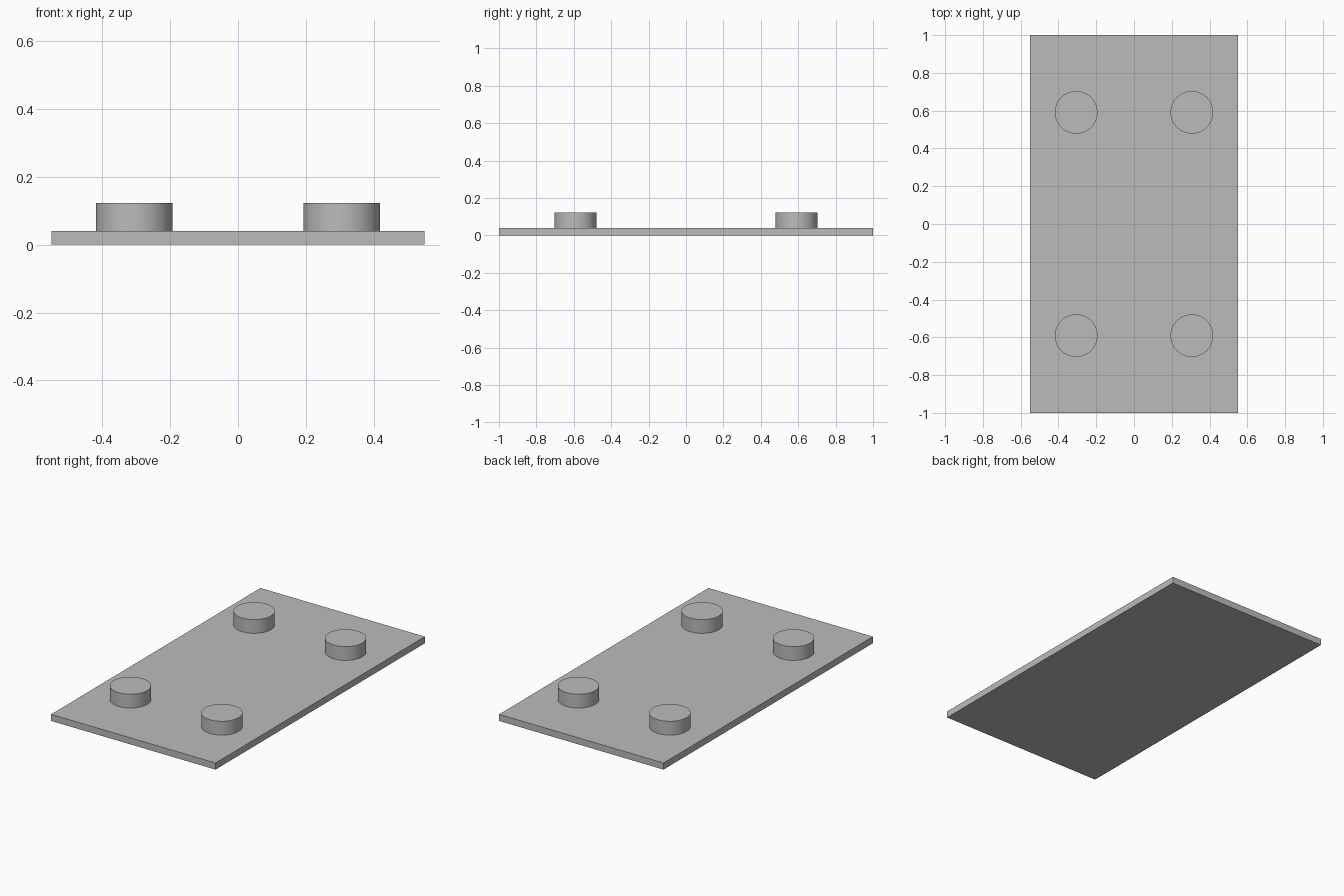
import bpy

cube = bpy.data.objects.get("Cube")
if cube:
    bpy.data.objects.remove(cube, do_unlink=True)

WIDTH, LENGTH, THICKNESS = 1.1, 2.0, 0.04
PEG_X, PEG_Y, PEG_RADIUS, PEG_TOP = 0.306, 0.591, 0.113, 0.123

# Single grey material
grey = bpy.data.materials.new("plain_grey")
grey.use_nodes = True
colour = (0.5, 0.5, 0.5, 1)
grey.diffuse_color = colour
grey.node_tree.nodes["Principled BSDF"].inputs["Base Color"].default_value = colour


def finish(name):
    obj = bpy.context.object
    obj.name = name
    obj.data.name = name
    obj.data.materials.append(grey)
    bpy.ops.object.transform_apply(location=False, rotation=False, scale=True)
    return obj


# Flat base plate
bpy.ops.mesh.primitive_cube_add(size=1, location=(0, 0, THICKNESS / 2))
bpy.context.object.scale = (WIDTH, LENGTH, THICKNESS)
finish("base_plate")

# Four round pegs standing on the plate
for x_name, x in (("right", -PEG_X), ("left", PEG_X)):
    for y_name, y in (("front", -PEG_Y), ("back", PEG_Y)):
        bpy.ops.mesh.primitive_cylinder_add(
            vertices=64, radius=PEG_RADIUS, depth=PEG_TOP - THICKNESS,
            location=(x, y, (PEG_TOP + THICKNESS) / 2))
        finish(f"{y_name}_{x_name}_peg")
        bpy.ops.object.shade_smooth_by_angle()
